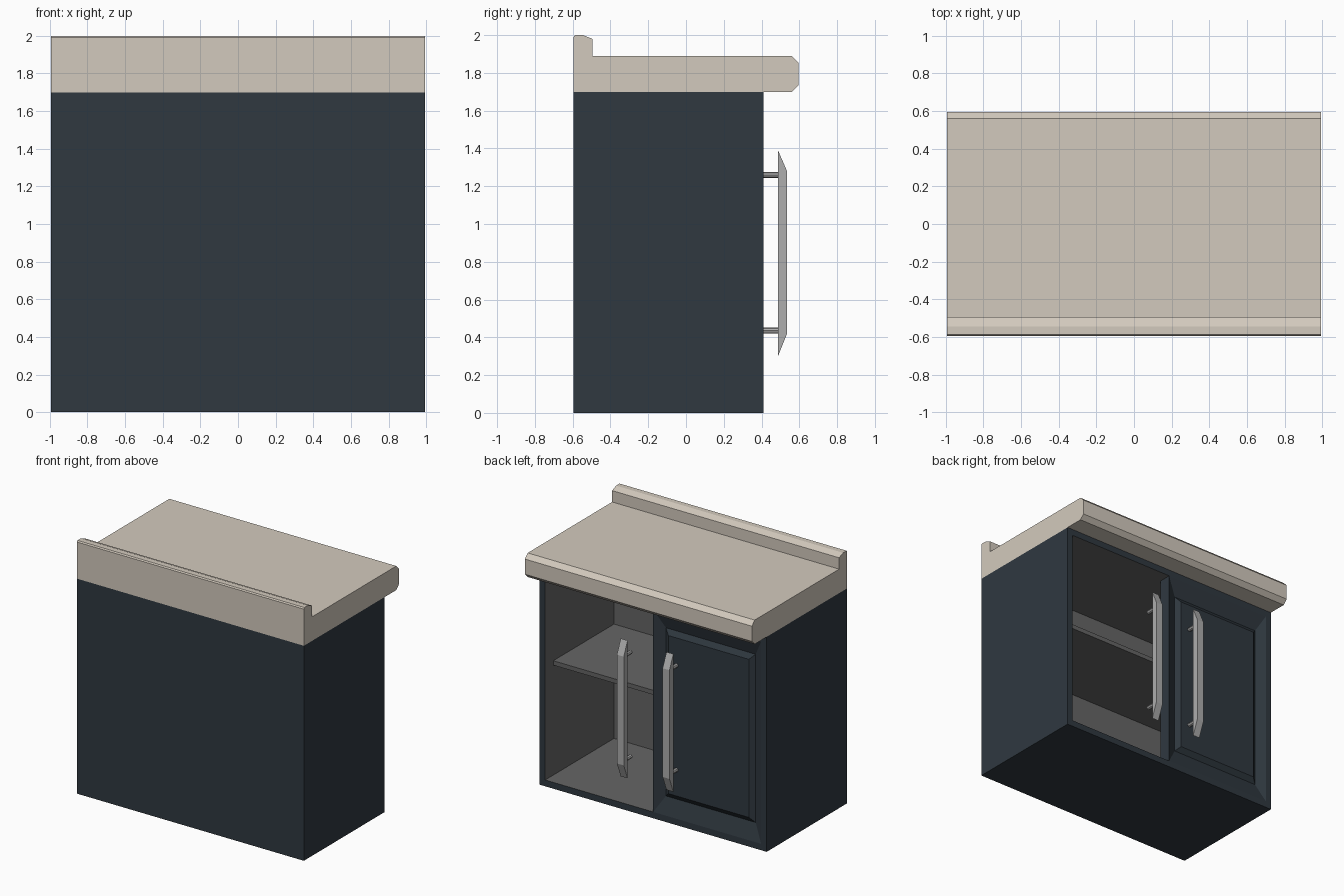
import bpy, bmesh, math
from mathutils import Matrix

if "Cube" in bpy.data.objects:
    bpy.data.objects.remove(bpy.data.objects["Cube"])


def material(name, rgb):
    m = bpy.data.materials.new(name)
    m.diffuse_color = (*rgb, 1)
    m.use_nodes = True
    m.node_tree.nodes["Principled BSDF"].inputs["Base Color"].default_value = m.diffuse_color
    return m


BEIGE = material("worktop_beige", (0.65, 0.59, 0.51))
NAVY = material("dark_slate_blue", (0.029, 0.040, 0.051))
GREY = material("interior_grey", (0.13, 0.13, 0.13))
STEEL = material("handle_grey", (0.42, 0.42, 0.42))


def finish(bm, name, *mats):
    me = bpy.data.meshes.new(name)
    bm.to_mesh(me)
    bm.free()
    for m in mats:
        me.materials.append(m)
    ob = bpy.data.objects.new(name, me)
    bpy.context.collection.objects.link(ob)
    return ob


def prism(name, profile, x0, x1, mat):
    """Extrude a (y, z) profile along x."""
    bm = bmesh.new()
    f = bm.faces.new([bm.verts.new((x0, y, z)) for y, z in profile])
    new = bmesh.ops.extrude_face_region(bm, geom=[f])["geom"]
    bmesh.ops.translate(bm, vec=(x1 - x0, 0, 0),
                        verts=[v for v in new if isinstance(v, bmesh.types.BMVert)])
    bmesh.ops.recalc_face_normals(bm, faces=bm.faces)
    return finish(bm, name, mat)


def ring_stack(name, rings, mats, index=lambda i: 0):
    """Bridge rectangles (x0, x1, z0, z1, y) and cap both ends."""
    bm = bmesh.new()
    loops = [[bm.verts.new(p) for p in ((a, y, c), (b, y, c), (b, y, d), (a, y, d))]
             for a, b, c, d, y in rings]
    bm.faces.new(loops[0])
    for i in range(len(loops) - 1):
        p, q = loops[i], loops[i + 1]
        for k in range(4):
            n = (k + 1) % 4
            bm.faces.new((p[k], q[k], q[n], p[n])).material_index = index(i)
    bm.faces.new(loops[-1][::-1]).material_index = index(len(loops) - 1)
    bmesh.ops.recalc_face_normals(bm, faces=bm.faces)
    return finish(bm, name, *mats)


FRONT = 0.41

# Worktop with upstand and chamfered edges
prism("worktop", [(-0.595, 1.7), (0.56, 1.7), (0.595, 1.735), (0.595, 1.855), (0.56, 1.89),
                  (-0.495, 1.89), (-0.495, 1.98), (-0.545, 2.0), (-0.588, 2.0),
                  (-0.595, 1.99)], -0.993, 0.993, BEIGE)

# Carcass: dark shell and front rim, grey cavity
ring_stack("carcass", [(-0.993, 0.993, 0, 1.7, -0.595), (-0.993, 0.993, 0, 1.7, FRONT),
                       (-0.945, 0.945, 0.05, 1.65, FRONT),
                       (-0.945, 0.945, 0.05, 1.65, -0.45)],
           (NAVY, GREY), lambda i: 1 if i >= 2 else 0)

# Interior shelf, set back behind the door
prism("shelf", [(-0.449, 0.92), (0.31, 0.92), (0.31, 0.955), (-0.449, 0.955)],
      -0.944, 0.944, GREY)

# Door with sloped border and raised centre panel
ring_stack("door", [(-0.945, 0, 0.05, 1.65, 0.31), (-0.945, 0, 0.05, 1.65, FRONT),
                    (-0.87, -0.085, 0.185, 1.515, 0.372),
                    (-0.83, -0.125, 0.225, 1.475, 0.40)], (NAVY,))

# Bar handles with two round posts each
for side, x in (("left", -0.2), ("right", 0.2)):
    prism(side + "_handle_bar", [(0.487, 0.3), (0.535, 0.42), (0.535, 1.28), (0.487, 1.39)],
          x - 0.03, x + 0.03, STEEL)
    bm = bmesh.new()
    for z in (0.435, 1.26):
        bmesh.ops.create_cone(bm, cap_ends=True, segments=8, radius1=0.016, radius2=0.016,
                              depth=0.09, matrix=Matrix.Translation((x, 0.45, z))
                              @ Matrix.Rotation(math.pi / 2, 4, 'X'))
    finish(bm, side + "_handle_posts", STEEL)
